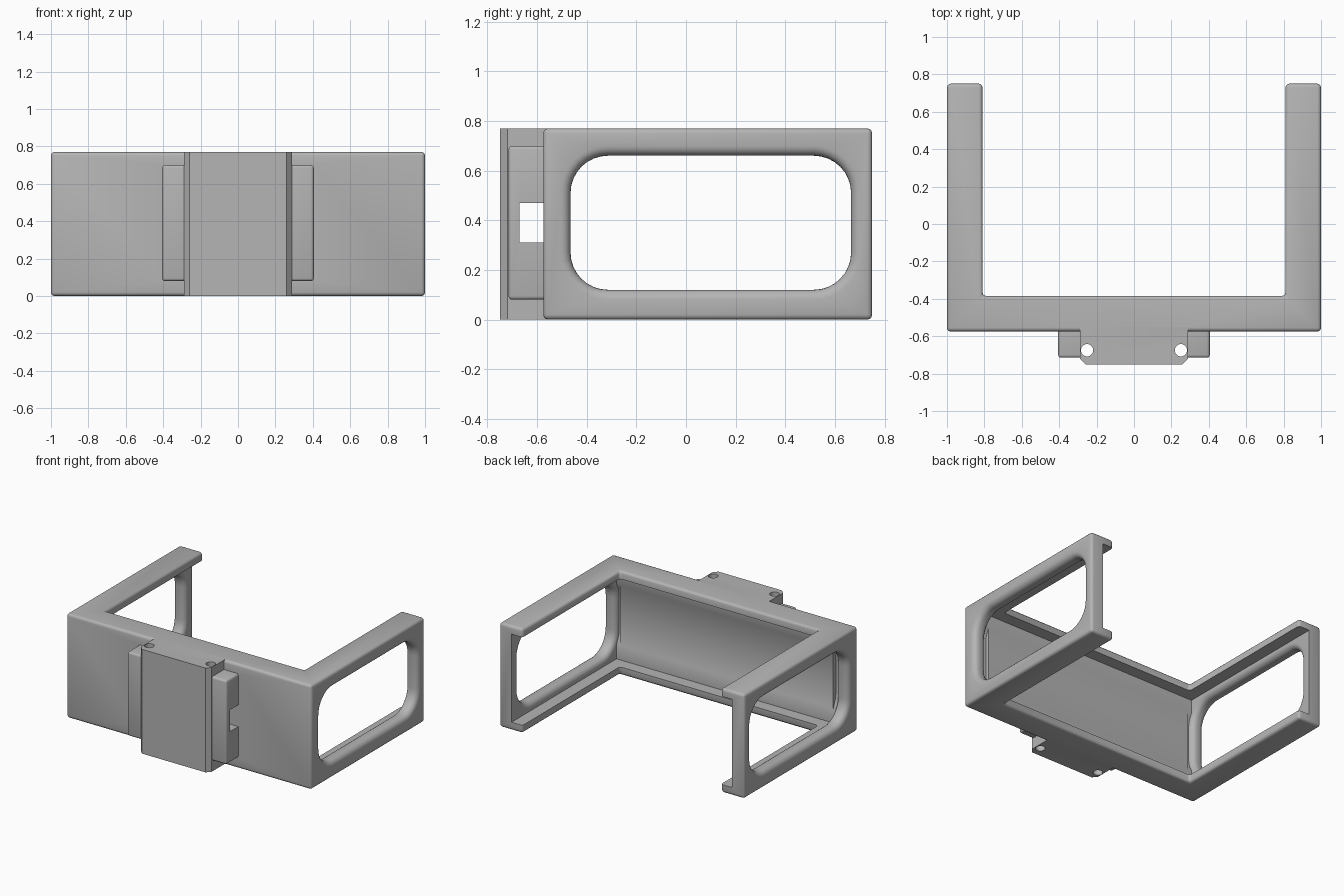
import bpy, bmesh, math

if "Cube" in bpy.data.objects:
    bpy.data.objects.remove(bpy.data.objects["Cube"], do_unlink=True)

H = 0.77
grey = bpy.data.materials.new("matte_grey")
grey.use_nodes = True
colour = (0.46, 0.46, 0.46, 1)
grey.diffuse_color = colour
grey.node_tree.nodes["Principled BSDF"].inputs["Base Color"].default_value = colour


def loft(name, rings):
    """Closed solid through matching rings of points."""
    bm = bmesh.new()
    loops = [[bm.verts.new(p) for p in ring] for ring in rings]
    n = len(loops[0])
    for a, b in zip(loops, loops[1:]):
        for i in range(n):
            j = (i + 1) % n
            bm.faces.new((a[i], a[j], b[j], b[i]))
    bm.faces.new(loops[0][::-1])
    bm.faces.new(loops[-1])
    bmesh.ops.recalc_face_normals(bm, faces=bm.faces)
    mesh = bpy.data.meshes.new(name)
    bm.to_mesh(mesh)
    bm.free()
    ob = bpy.data.objects.new(name, mesh)
    bpy.context.collection.objects.link(ob)
    mesh.materials.append(grey)
    return ob


def prism(name, outline, z0, z1):
    return loft(name, [[(x, y, z) for x, y in outline] for z in (z0, z1)])


def box(name, x0, x1, y0, y1, z0, z1):
    return prism(name, [(x0, y0), (x1, y0), (x1, y1), (x0, y1)], z0, z1)


def bake(ob):
    graph = bpy.context.evaluated_depsgraph_get()
    mesh = bpy.data.meshes.new_from_object(ob.evaluated_get(graph))
    ob.modifiers.clear()
    ob.data = mesh


def bevel(ob, width, segments=3):
    mod = ob.modifiers.new("rounding", 'BEVEL')
    mod.width, mod.segments = width, segments
    mod.limit_method = 'ANGLE'
    bake(ob)


def combine(ob, other, operation):
    other.hide_render = True
    mod = ob.modifiers.new("combine", 'BOOLEAN')
    mod.operation, mod.solver, mod.object = operation, 'EXACT', other
    bake(ob)
    bpy.data.objects.remove(other, do_unlink=True)


def window_ring(x, grow):
    """Rounded rectangle facing sideways, enlarged by grow."""
    r = 0.15 + grow
    ring = []
    for k, (sy, sz) in enumerate([(1, 1), (-1, 1), (-1, -1), (1, -1)]):
        for i in range(9):
            a = math.pi / 2 * (k + i / 8)
            ring.append((x, 0.1 + sy * 0.415 + r * math.cos(a),
                         0.39 + sz * 0.12 + r * math.sin(a)))
    return ring


def window_cutter(side):
    """Window through an arm, rounded over on both faces."""
    R = 0.04
    steps = [(R - R * math.cos(a), R - R * math.sin(a))
             for a in (math.pi / 2 * i / 5 for i in range(6))]
    path = [(1.05, R)] + [(1 - d, g) for d, g in steps]
    path += [(0.9 + d, g) for d, g in reversed(steps)] + [(0.87, R)]
    return loft("window_cutter", [window_ring(side * x, g) for x, g in path])


# U-shaped frame with rounded edges
frame = prism("bracket_frame",
              [(-1, -0.575), (1, -0.575), (1, 0.75), (0.81, 0.75),
               (0.81, -0.385), (-0.81, -0.385), (-0.81, 0.75), (-1, 0.75)], 0, H)
bevel(frame, 0.02)

# Inner channel, leaving lips above and below
combine(frame, box("channel_cutter", -0.9, 0.9, -0.475, 0.9, 0.06, H - 0.06), 'DIFFERENCE')

# Arm windows
for side in (-1, 1):
    combine(frame, window_cutter(side), 'DIFFERENCE')

# Front mounting block with chamfered corners and side tabs
block = prism("mount_block",
              [(-0.288, -0.55), (-0.288, -0.72), (-0.26, -0.75),
               (0.26, -0.75), (0.288, -0.72), (0.288, -0.55)], 0, H)
tabs = box("side_tabs", -0.405, 0.405, -0.715, -0.55, 0.08, 0.70)
bevel(tabs, 0.015)
combine(block, tabs, 'UNION')

# Strap slot and vertical pin holes
combine(block, box("slot_cutter", -0.6, 0.6, -0.67, -0.56, 0.31, 0.47), 'DIFFERENCE')
for side in (-1, 1):
    circle = [(side * 0.251 + 0.033 * math.cos(a), -0.675 + 0.033 * math.sin(a))
              for a in (math.tau * i / 24 for i in range(24))]
    combine(block, prism("pin_cutter", circle, -0.1, H + 0.1), 'DIFFERENCE')
combine(frame, block, 'UNION')

# Smooth shading with sharp edges kept
bpy.ops.object.select_all(action='DESELECT')
frame.select_set(True)
bpy.context.view_layer.objects.active = frame
bpy.ops.object.shade_smooth_by_angle(angle=math.radians(35))
